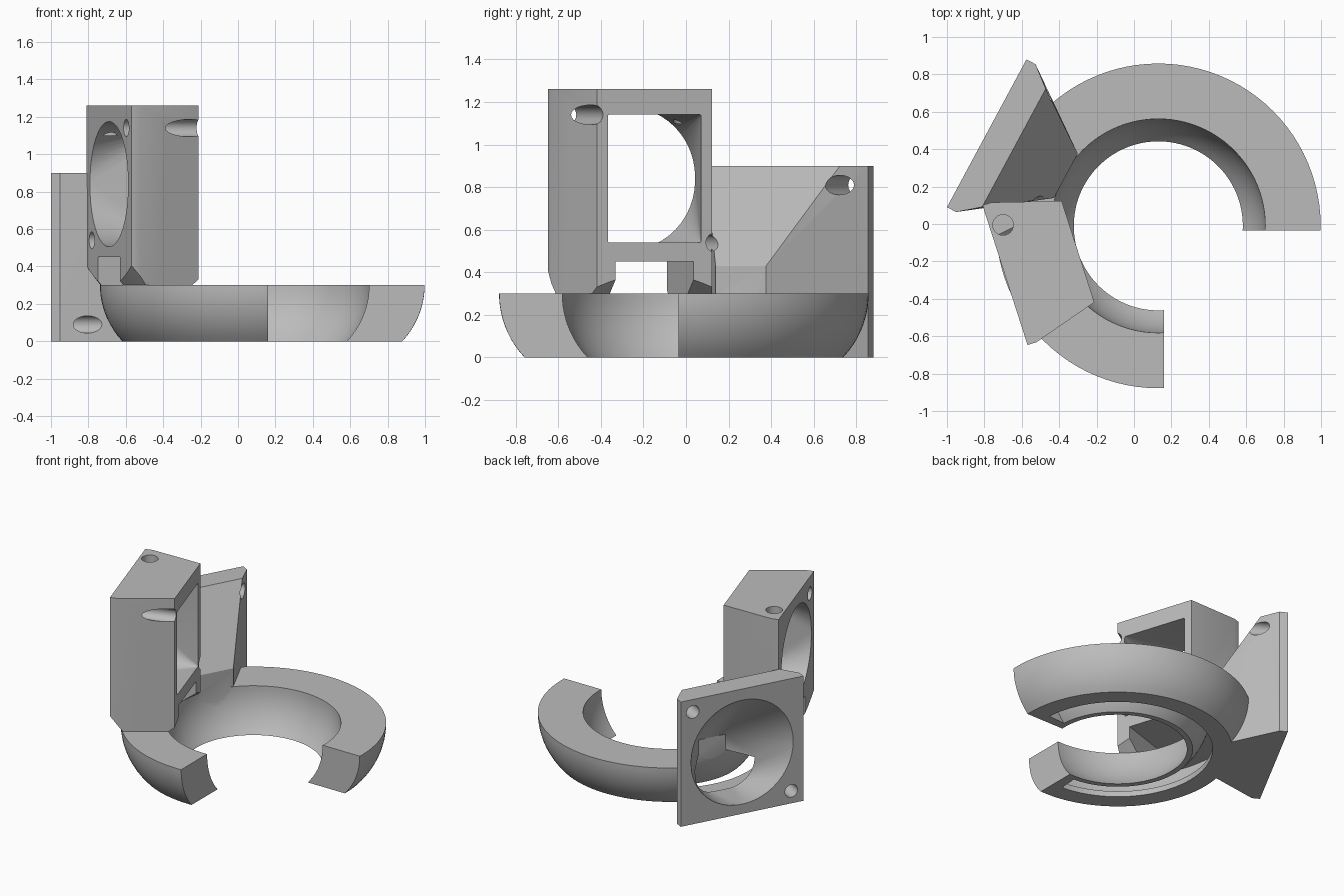
import bpy, bmesh, math
from mathutils import Vector

if "Cube" in bpy.data.objects:
    bpy.data.objects.remove(bpy.data.objects["Cube"])

CX, CY = 0.13, -0.01          # ring axis
TOP = 0.3                     # ring height
ARC = 0.435                   # radius of the curved ring walls

grey = bpy.data.materials.new("matte grey")
grey.use_nodes = True
grey.diffuse_color = (0.5, 0.5, 0.5, 1)
grey.node_tree.nodes["Principled BSDF"].inputs["Base Color"].default_value = (0.5, 0.5, 0.5, 1)


def finish(bm, name):
    bmesh.ops.recalc_face_normals(bm, faces=bm.faces)
    mesh = bpy.data.meshes.new(name)
    bm.to_mesh(mesh)
    bm.free()
    mesh.materials.append(grey)
    ob = bpy.data.objects.new(name, mesh)
    bpy.context.collection.objects.link(ob)
    return ob


def hull(name, points):
    bm = bmesh.new()
    for p in points:
        bm.verts.new(p)
    res = bmesh.ops.convex_hull(bm, input=bm.verts)
    loose = [v for v in res["geom_interior"] if isinstance(v, bmesh.types.BMVert)]
    bmesh.ops.delete(bm, geom=loose, context="VERTS")
    bmesh.ops.dissolve_limit(bm, angle_limit=0.002, verts=bm.verts, edges=bm.edges)
    return finish(bm, name)


def lathe(name, profile, start=0, end=360, steps=96):
    """Sweep a closed (radius, z) profile round the ring axis."""
    full = end - start == 360
    bm = bmesh.new()
    rings = []
    for i in range(steps if full else steps + 1):
        a = math.radians(start + (end - start) * i / steps)
        rings.append([bm.verts.new((CX + r * math.cos(a), CY + r * math.sin(a), z))
                      for r, z in profile])
    n = len(profile)
    for i in range(steps):
        a, b = rings[i], rings[(i + 1) % len(rings)]
        for k in range(n):
            bm.faces.new((a[k], a[(k + 1) % n], b[(k + 1) % n], b[k]))
    if not full:
        bm.faces.new(rings[0])
        bm.faces.new(rings[-1])
    return finish(bm, name)


def combine(ob, tool, operation="DIFFERENCE"):
    mod = ob.modifiers.new("combine", "BOOLEAN")
    mod.operation, mod.solver, mod.object = operation, "EXACT", tool
    bpy.context.view_layer.objects.active = ob
    bpy.ops.object.modifier_apply(modifier=mod.name)
    bpy.data.objects.remove(tool)


def frame(ox, oy, tx, ty, nx, ny):
    """Map (along plate, depth behind plate, height) to world space."""
    return lambda s, d, z: Vector((ox + s * tx + d * nx, oy + s * ty + d * ny, z))


def block(f, s0, s1, d0, d1, z0, z1):
    return [f(s, d, z) for s in (s0, s1) for d in (d0, d1) for z in (z0, z1)]


def disc(f, s, d, z, r, n=48):
    return [f(s + r * math.cos(a), d, z + r * math.sin(a))
            for a in (2 * math.pi * i / n for i in range(n))]


def arc(r, z0, z1, n=10):
    zs = [z0 + (z1 - z0) * i / n for i in range(n + 1)]
    return [(r - ARC + math.sqrt(ARC ** 2 - (TOP - z) ** 2), z) for z in zs]


tower_at = frame(-0.81, 0.10, 0.307, -0.952, 0.952, 0.307)
duct_at = frame(-1.0, 0.09, 0.474, 0.881, 0.881, -0.474)

# Open ring with curved walls
body = lathe("fan_duct", arc(0.868, 0, TOP) + arc(0.572, TOP, 0))
world = lambda x, y, z: Vector((x, y, z))
combine(body, hull("gap", block(world, 0.16, 1.5, -1.5, -0.036, -1, 1)))

# Blower funnel with square mounting plate
W = 0.897
combine(body, hull("side_funnel",
        block(duct_at, 0, W, 0, 0.055, 0, 0.9)
        + [duct_at(s, 0.165, 0.9) for s in (0.09, W - 0.09)]
        + block(duct_at, 0.314, W - 0.314, 0.4, 0.48, 0, 0.43)), "UNION")

# Fan tower, trimmed to flow into the ring
T = 0.785
tower = hull("tower", block(tower_at, 0, T, 0, 0.05, 0.29, 1.26)
             + block(tower_at, 0.108, T - 0.108, 0.40, 0.41, 0.29, 1.26))
combine(tower, lathe("outer_trim", [(0.01, 0.2), (0.865, 0.2), (0.865, TOP),
                                    (1.7, 1.37), (0.01, 1.37)]), "INTERSECT")
combine(tower, lathe("inner_trim", [(0.005, 0.2), (0.572, 0.2), (0.572, TOP),
                                    (0.42, 0.42), (0.005, 0.42)]))
combine(tower, hull("notch", block(tower_at, 0.2, T - 0.2, -0.3, 0.8, 0.2, 0.45)))
combine(body, tower, "UNION")

# Tower air passage: round inlet to rectangular outlet
combine(body, hull("tower_passage", disc(tower_at, T / 2, -0.01, 0.84, 0.335)
                   + [tower_at(s, 0.42, z) for s in (0.165, T - 0.165)
                      for z in (0.54, 1.14)]))

# Air channel and bottom slot inside the ring
combine(body, lathe("channel", [(0.49, -0.05)] + arc(0.61, 0, 0.26)
                    + arc(0.825, 0.26, 0.04) + [(0.62, 0.04), (0.62, -0.05)], 4, 266))

# Funnel passage into the channel
combine(body, hull("funnel_passage", disc(duct_at, W / 2, -0.01, 0.45, 0.38)
                   + [duct_at(s, 0.44, z) for s in (0.35, W - 0.35)
                      for z in (0.04, 0.37)]))

# Screw holes in opposite corners of both plates
for f, mid, z, off, depth in ((tower_at, T / 2, 0.84, 0.3, 0.6),
                              (duct_at, W / 2, 0.45, 0.36, 0.35)):
    for sign in (-1, 1):
        s, h = mid + sign * off, z + sign * off
        combine(body, hull("screw_hole", disc(f, s, -0.05, h, 0.046, 24)
                           + disc(f, s, depth, h, 0.046, 24)))

# Mounting hole in the tower top
ring = [(2 * math.pi * i / 24) for i in range(24)]
combine(body, hull("top_hole", [Vector((-0.7 + 0.055 * math.cos(a),
                                        -0.005 + 0.055 * math.sin(a), z))
                                for a in ring for z in (1.1, 1.3)]))

bpy.ops.object.select_all(action="DESELECT")
body.select_set(True)
bpy.context.view_layer.objects.active = body
bpy.ops.object.shade_smooth_by_angle(angle=math.radians(25))
